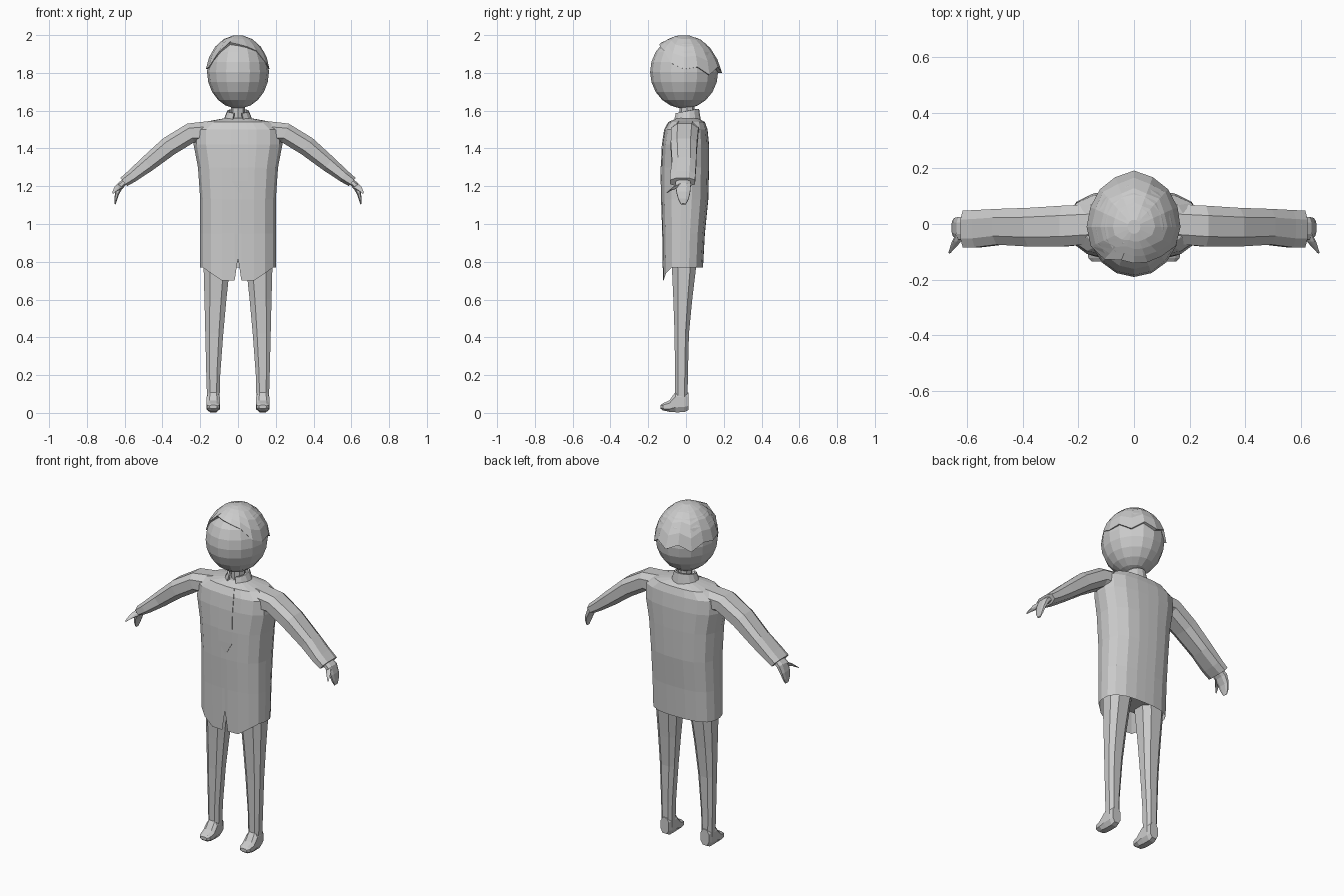
import bpy, bmesh, math
from mathutils import Vector

if "Cube" in bpy.data.objects:
    bpy.data.objects.remove(bpy.data.objects["Cube"])

grey = bpy.data.materials.new("light grey")
grey.diffuse_color = (0.6, 0.6, 0.6, 1)
grey.use_nodes = True
grey.node_tree.nodes["Principled BSDF"].inputs["Base Color"].default_value = grey.diffuse_color


def finish(name, bm, mirror=False):
    bmesh.ops.recalc_face_normals(bm, faces=bm.faces)
    mesh = bpy.data.meshes.new(name)
    bm.to_mesh(mesh)
    bm.free()
    mesh.materials.append(grey)
    obj = bpy.data.objects.new(name, mesh)
    bpy.context.collection.objects.link(obj)
    if mirror:
        obj.modifiers.new("mirror", 'MIRROR')
    return obj


def loft(name, rings, cap_start=True, cap_end=True, mirror=False):
    """Skin a list of closed rings with equal point counts."""
    bm = bmesh.new()
    rows = [[bm.verts.new(p) for p in ring] for ring in rings]
    n = len(rows[0])
    for a, b in zip(rows, rows[1:]):
        for i in range(n):
            j = (i + 1) % n
            bm.faces.new((a[i], a[j], b[j], b[i]))
    if cap_start:
        bm.faces.new(rows[0])
    if cap_end:
        bm.faces.new(rows[-1])
    return finish(name, bm, mirror)


def octagon(power=0.75):
    """Slightly boxy unit octagon."""
    pts = []
    for i in range(8):
        a = math.pi * (i + 0.5) / 4
        c, s = math.cos(a), math.sin(a)
        pts.append((math.copysign(abs(c) ** power, c), math.copysign(abs(s) ** power, s)))
    return pts


OCT = octagon()

# Head: faceted egg
HC, HR = Vector((0, -0.01, 1.805)), Vector((0.164, 0.18, 0.194))


def head_point(az, z_unit, scale=1.0):
    r = math.sqrt(max(0, 1 - z_unit ** 2))
    return HC + Vector((math.sin(az) * r * HR.x, -math.cos(az) * r * HR.y, z_unit * HR.z)) * scale


SEG = 16
AZ = [2 * math.pi * i / SEG for i in range(SEG)]
loft("head", [[head_point(a, math.sin(math.radians(e))) for a in AZ]
              for e in (-82, -66, -50, -33, -16, 0, 16, 33, 50, 66, 80)])

# Hair: cap with an uneven hairline, starting at the front and going round
hairline = [1.945, 1.935, 1.915, 1.85, 1.82, 1.83, 1.79, 1.83, 1.80,
            1.83, 1.79, 1.83, 1.82, 1.83, 1.90, 1.95]
flare = [1.05, 1.03, 1.02, 1.02, 1.02, 1.04, 1.06, 1.08, 1.12,
         1.08, 1.06, 1.04, 1.04, 1.03, 1.05, 1.08]
rings = []
for t in (-0.02, 0.0, 0.25, 0.5, 0.75, 1.0):
    ring = []
    for a, z, f in zip(AZ, hairline, flare):
        low = math.asin((z - HC.z) / HR.z)
        e = low + (math.radians(82) - low) * max(t, 0)
        s = 0.98 if t < 0 else 1.008 + (f - 1.008) * max(0, 1 - t * 3)
        ring.append(head_point(a, math.sin(e), s))
    rings.append(ring)
loft("hair", rings, cap_start=False)

# Neck
loft("neck", [[(0.038 * math.cos(a), 0.005 + 0.04 * math.sin(a), z) for a in AZ[::2]]
              for z in (1.53, 1.64)])

# Collar: folded band, open at the front
rings = []
for k in range(13):
    a = math.radians(-68 + k * 316 / 12)
    c, s = math.cos(a), math.sin(a)
    top = 1.598 + 0.012 * s
    rings.append([(c * rx, 0.005 + s * ry, z) for rx, ry, z in
                  ((0.082, 0.075, 1.54), (0.058, 0.064, top),
                   (0.048, 0.054, top), (0.062, 0.055, 1.54))])
loft("collar", rings)

# Coat: height, half width, front, back
coat_rows = [(0.77, 0.200, -0.122, 0.090), (0.95, 0.200, -0.126, 0.100),
             (1.13, 0.200, -0.132, 0.118), (1.30, 0.212, -0.132, 0.122),
             (1.42, 0.235, -0.126, 0.122), (1.50, 0.235, -0.114, 0.114),
             (1.54, 0.180, -0.092, 0.100), (1.56, 0.070, -0.050, 0.062)]
half = [(0, -1), (0.09, -1), (0.42, -0.97), (0.72, -0.85), (0.93, -0.55), (1, -0.15),
        (0.99, 0.3), (0.88, 0.66), (0.62, 0.9), (0.3, 0.99), (0, 1)]
outline = half + [(-x, y) for x, y in half[-2:0:-1]]


def hem(x, y, z):
    """Front panels hang in two points beside a centre slit."""
    if z > 0.8 or y > -0.8:
        return z
    return 0.82 if x == 0 else 0.70 if abs(x) < 0.5 else 0.74


loft("coat", [[(x * w, (f + b) / 2 + y * (b - f) / 2, hem(x, y, z)) for x, y in outline]
              for z, w, f, b in coat_rows], cap_start=False)

# Front flap: thin pointed strip down the chest
flap_rows = [(1.163, 0.005, 0.015, -0.133), (1.23, -0.035, 0.053, -0.134),
             (1.30, -0.036, 0.053, -0.134), (1.42, -0.036, 0.053, -0.128),
             (1.50, -0.036, 0.052, -0.116), (1.54, -0.030, 0.040, -0.094)]
loft("front_flap", [[(l, y, z), (r, y, z), (r, y + 0.007, z), (l, y + 0.007, z)]
                    for z, l, r, y in flap_rows])

# Hips hidden inside the coat
loft("hips", [[(x * 0.17, -0.012 + y * d, z) for x, y in OCT]
              for z, d in ((0.80, 0.065), (0.98, 0.085))])


# Sleeves: centre x, centre z, half thickness, front, back
def tube(name, stations, direction, mirror=True):
    n = Vector((-direction[1], direction[0])).normalized()
    rings = []
    for x, z, t, f, b in stations:
        rings.append([(x + n.x * u * t, (f + b) / 2 + v * (b - f) / 2, z + n.y * u * t)
                      for v, u in OCT])
    return loft(name, rings, mirror=mirror)


def sleeve():
    rings = []
    # the first two rings stand upright, the rest follow the arm
    for x, z, t, f, b, tilt in [(0.14, 1.485, 0.065, -0.075, 0.075, 0),
                                (0.25, 1.482, 0.056, -0.085, 0.070, 20),
                                (0.365, 1.412, 0.055, -0.085, 0.062, 36),
                                (0.48, 1.318, 0.046, -0.078, 0.058, 39),
                                (0.56, 1.254, 0.036, -0.088, 0.054, 40),
                                (0.605, 1.222, 0.030, -0.088, 0.052, 40)]:
        a = math.radians(tilt)
        rings.append([(x + math.sin(a) * u * t, (f + b) / 2 + v * (b - f) / 2,
                       z + math.cos(a) * u * t) for v, u in OCT])
    loft("sleeve", rings, mirror=True)


sleeve()

# Hands: flat drooping palm and a forward thumb
tube("hand", [(0.590, 1.232, 0.018, -0.055, 0.025), (0.622, 1.205, 0.019, -0.058, 0.028),
              (0.640, 1.165, 0.013, -0.052, 0.024), (0.648, 1.130, 0.009, -0.042, 0.014),
              (0.651, 1.105, 0.004, -0.028, 0.000)], (0.6, -0.8))
loft("thumb", [[(x + u * t, y + v * t * 0.6, z + v * t) for u, v in OCT]
               for x, y, z, t in ((0.620, -0.035, 1.205, 0.018),
                                  (0.642, -0.070, 1.190, 0.013),
                                  (0.662, -0.103, 1.165, 0.004))], mirror=True)

# Trouser legs: height, inner x, outer x, front, back
legs = [(0.05, 0.096, 0.165, -0.060, 0.010), (0.20, 0.092, 0.170, -0.060, 0.012),
        (0.42, 0.075, 0.176, -0.063, 0.018), (0.60, 0.058, 0.181, -0.070, 0.036),
        (0.76, 0.040, 0.186, -0.078, 0.056), (0.90, 0.020, 0.186, -0.085, 0.070)]
loft("trouser_leg", [[((i + o) / 2 + u * (o - i) / 2, (f + b) / 2 + v * (b - f) / 2, z)
                      for u, v in OCT] for z, i, o, f, b in legs], mirror=True)

# Shoes: position along y, bottom, top, half width
shoe = [(0.012, 0.012, 0.11, 0.028), (-0.010, 0.0, 0.12, 0.035), (-0.055, 0.0, 0.115, 0.037),
        (-0.088, 0.004, 0.068, 0.039), (-0.122, 0.012, 0.052, 0.035),
        (-0.135, 0.022, 0.042, 0.022)]
loft("shoe", [[(0.131 + u * w, y, (lo + hi) / 2 + v * (hi - lo) / 2) for u, v in OCT]
              for y, lo, hi, w in shoe], mirror=True)
